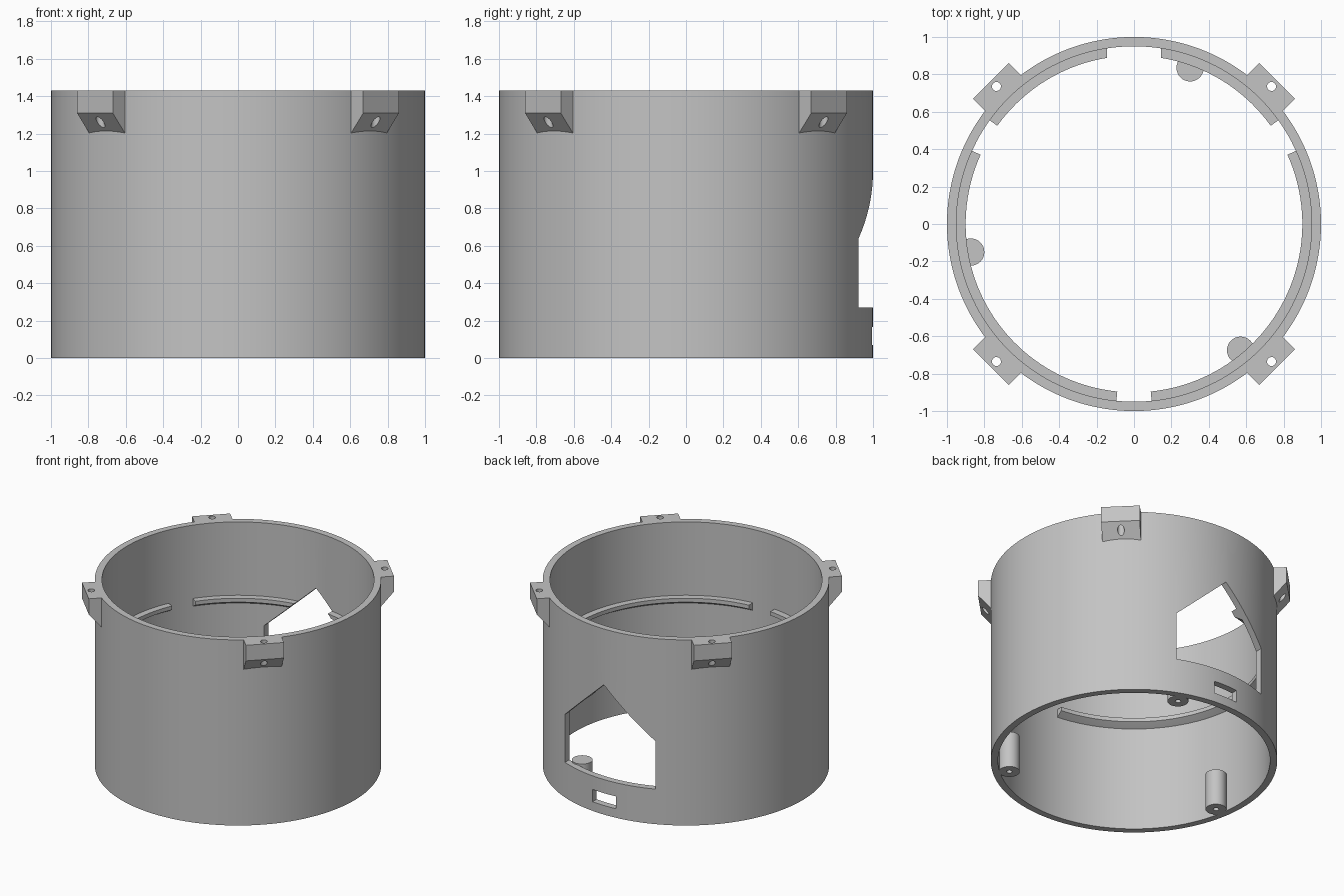
import bpy, bmesh
from math import radians, cos, sin, pi
from mathutils import Matrix, Vector

cube = bpy.data.objects.get("Cube")
if cube:
    bpy.data.objects.remove(cube, do_unlink=True)

HEIGHT, OUTER, INNER = 1.43, 1.0, 0.95

grey = bpy.data.materials.new("plain grey")
grey.use_nodes = True
grey.diffuse_color = (0.55, 0.55, 0.55, 1)
grey.node_tree.nodes["Principled BSDF"].inputs["Base Color"].default_value = (0.55, 0.55, 0.55, 1)


def make(name, bm):
    bmesh.ops.recalc_face_normals(bm, faces=bm.faces)
    mesh = bpy.data.meshes.new(name)
    bm.to_mesh(mesh)
    bm.free()
    mesh.materials.append(grey)
    obj = bpy.data.objects.new(name, mesh)
    bpy.context.collection.objects.link(obj)
    return obj


def revolve(name, profile, start=0, end=360, per_turn=144):
    """Sweep a closed (radius, z) profile about the z axis."""
    full = end - start >= 360
    steps = max(2, round(per_turn * (end - start) / 360))
    bm = bmesh.new()
    rings = []
    for i in range(steps if full else steps + 1):
        a = radians(start + (end - start) * i / steps)
        rings.append([bm.verts.new((r * cos(a), r * sin(a), z)) for r, z in profile])
    n = len(profile)
    for i in range(steps):
        a, b = rings[i], rings[(i + 1) % len(rings)]
        for j in range(n):
            k = (j + 1) % n
            bm.faces.new((a[j], b[j], b[k], a[k]))
    if not full:
        bm.faces.new(rings[0])
        bm.faces.new(rings[-1])
    return make(name, bm)


def prism(name, outline, vec):
    """Extrude a closed 3D outline along a vector."""
    bm = bmesh.new()
    face = bm.faces.new([bm.verts.new(p) for p in outline])
    result = bmesh.ops.extrude_face_region(bm, geom=[face], use_keep_orig=True)
    moved = [g for g in result["geom"] if isinstance(g, bmesh.types.BMVert)]
    bmesh.ops.translate(bm, verts=moved, vec=Vector(vec))
    return make(name, bm)


def cylinder(name, x, y, z0, z1, radius, segments=32):
    bm = bmesh.new()
    bmesh.ops.create_cone(bm, cap_ends=True, segments=segments, radius1=radius, radius2=radius,
                          depth=z1 - z0, matrix=Matrix.Translation((x, y, (z0 + z1) / 2)))
    return make(name, bm)


def cut(obj, cutters):
    bpy.context.view_layer.objects.active = obj
    for cutter in cutters:
        mod = obj.modifiers.new("cut", "BOOLEAN")
        mod.operation, mod.solver, mod.object = "DIFFERENCE", "EXACT", cutter
        bpy.ops.object.modifier_apply(modifier=mod.name)


def discard(*cutters):
    for c in cutters:
        bpy.data.objects.remove(c, do_unlink=True)


parts = []

# Cutters for the gabled rear opening and the small slot below it
opening = prism("opening_cutter", [(x, 0.6, z) for x, z in
                ((-0.385, 0.27), (0.385, 0.27), (0.385, 0.64), (0, 1.0), (-0.385, 0.64))], (0, 0.6, 0))
slot = prism("slot_cutter", [(x, 0.7, z) for x, z in
             ((-0.1, 0.07), (0.1, 0.07), (0.1, 0.165), (-0.1, 0.165))], (0, 0.5, 0))

# Cylindrical wall
wall = revolve("wall", [(INNER, 0), (OUTER, 0), (OUTER, HEIGHT), (INNER, HEIGHT)])
cut(wall, [opening, slot])
parts.append(wall)

# Inner ledge in three arcs, with gaps at 30, 150 and 270 degrees
ledge_profile = [(0.96, 0.8), (INNER, 0.805), (0.9, 0.835), (0.9, 0.865), (0.96, 0.865)]
for i, name in enumerate(("rear_ledge", "right_ledge", "left_ledge")):
    ledge = revolve(name, ledge_profile, 35.7 + 120 * i, 144.3 + 120 * i)
    cut(ledge, [opening])
    parts.append(ledge)
discard(opening, slot)

# Screw posts standing against the inside of the wall
for i, (x, y) in enumerate(((0.30, 0.835), (-0.873, -0.15), (0.57, -0.675))):
    post = cylinder(f"screw_post_{i + 1}", x, y, 0, 0.28, 0.073)
    hole = cylinder("post_hole_cutter", x, y, -0.1, 0.2, 0.02, 20)
    cut(post, [hole])
    discard(hole)
    parts.append(post)

# Mounting lugs at the top corners, sloped underneath and drilled through
lug_profile = ((0.96, HEIGHT), (1.082, HEIGHT), (1.082, 1.31), (0.96, 1.167))
for i in range(4):
    lug = prism(f"mounting_lug_{i + 1}", [(r, -0.135, z) for r, z in lug_profile], (0, 0.27, 0))
    hole = cylinder("lug_hole_cutter", 1.04, 0, 1.0, 1.6, 0.024, 24)
    cut(lug, [hole])
    discard(hole)
    lug.data.transform(Matrix.Rotation(pi / 4 + i * pi / 2, 4, "Z"))
    parts.append(lug)

# Smooth curved faces, crisp edges
bpy.ops.object.select_all(action="DESELECT")
for p in parts:
    p.select_set(True)
bpy.context.view_layer.objects.active = wall
bpy.ops.object.shade_smooth_by_angle(angle=radians(25))
